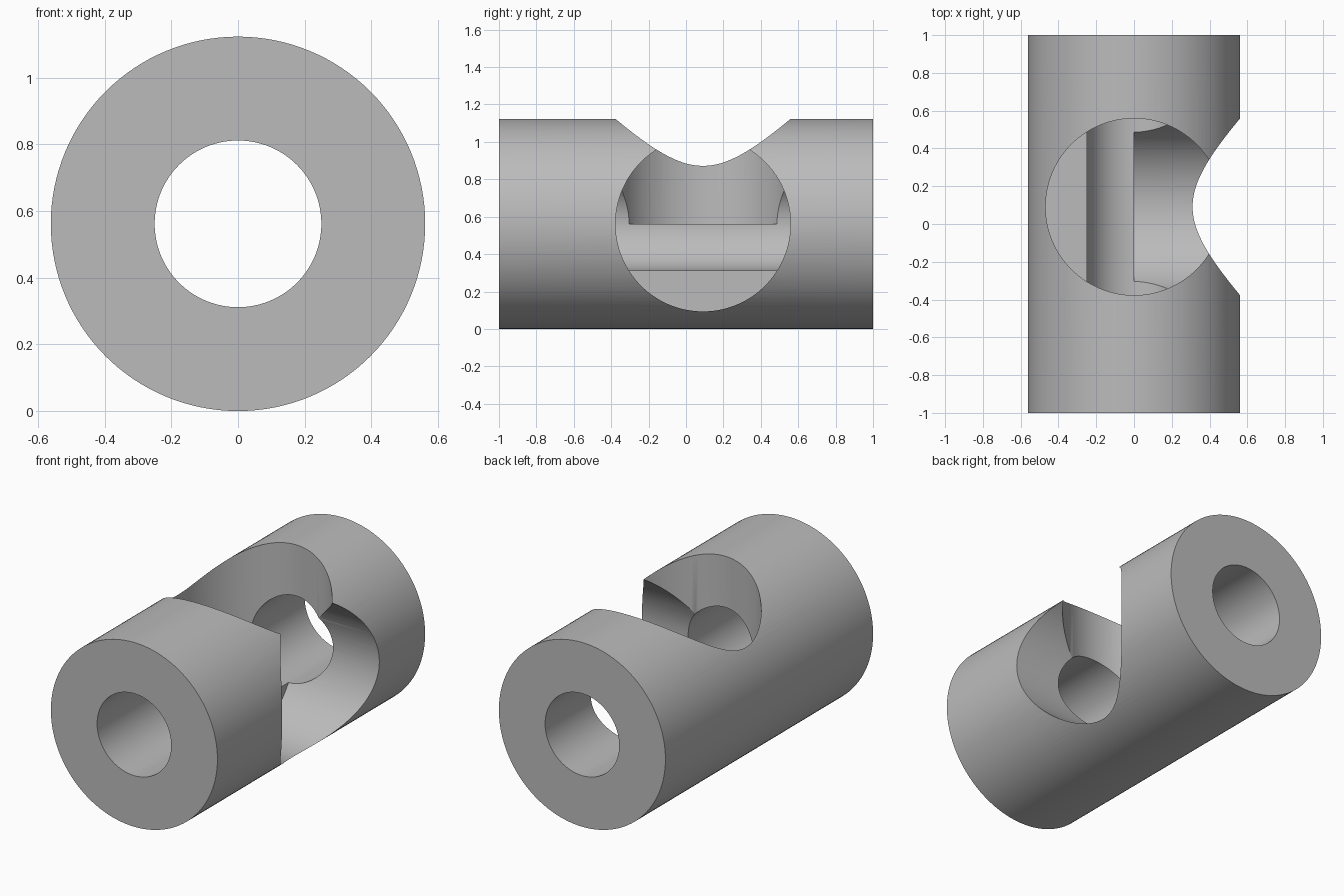
import bpy
import math
from mathutils import Vector

cube = bpy.data.objects.get("Cube")
if cube:
    bpy.data.objects.remove(cube, do_unlink=True)

OUTER = 0.5615      # outer radius, also the axis height
BORE = 0.25         # radius of the lengthwise hole
PORT = 0.468        # radius of the two side openings
PORT_Y = 0.091      # the openings sit slightly behind the middle

grey = bpy.data.materials.new("plain_grey")
grey.use_nodes = True
colour = (0.5, 0.5, 0.5, 1)
grey.diffuse_color = colour
grey.node_tree.nodes["Principled BSDF"].inputs["Base Color"].default_value = colour


def rod(name, radius, start, direction, length):
    """Solid cylinder running from start along direction."""
    direction = Vector(direction)
    bpy.ops.mesh.primitive_cylinder_add(
        vertices=128, radius=radius, depth=length,
        location=Vector(start) + direction * length / 2,
        rotation=direction.to_track_quat("Z", "Y").to_euler())
    obj = bpy.context.object
    obj.name = name
    obj.data.materials.append(grey)
    return obj


# Thick round body lying along y
body = rod("pipe_body", OUTER, (0, -1, OUTER), (0, 1, 0), 2)

# Lengthwise bore, then blind openings to the top and to the +x side,
# each with its flat floor on the body's axis
cutters = [
    rod("bore_cutter", BORE, (0, -1.2, OUTER), (0, 1, 0), 2.4),
    rod("top_port_cutter", PORT, (0, PORT_Y, OUTER), (0, 0, 1), 1),
    rod("side_port_cutter", PORT, (0, PORT_Y, OUTER), (1, 0, 0), 1),
]
for cutter in cutters:
    cutter.hide_render = True
    cut = body.modifiers.new(cutter.name, "BOOLEAN")
    cut.operation = "DIFFERENCE"
    cut.solver = "EXACT"
    cut.object = cutter

bpy.ops.object.select_all(action="DESELECT")
body.select_set(True)
bpy.context.view_layer.objects.active = body
for cutter in cutters:
    bpy.ops.object.modifier_apply(modifier=cutter.name)
    bpy.data.objects.remove(cutter, do_unlink=True)

# Smooth round walls with crisp rims
bpy.ops.object.transform_apply(location=True, rotation=True, scale=True)
bpy.ops.object.shade_smooth_by_angle(angle=math.radians(30))
